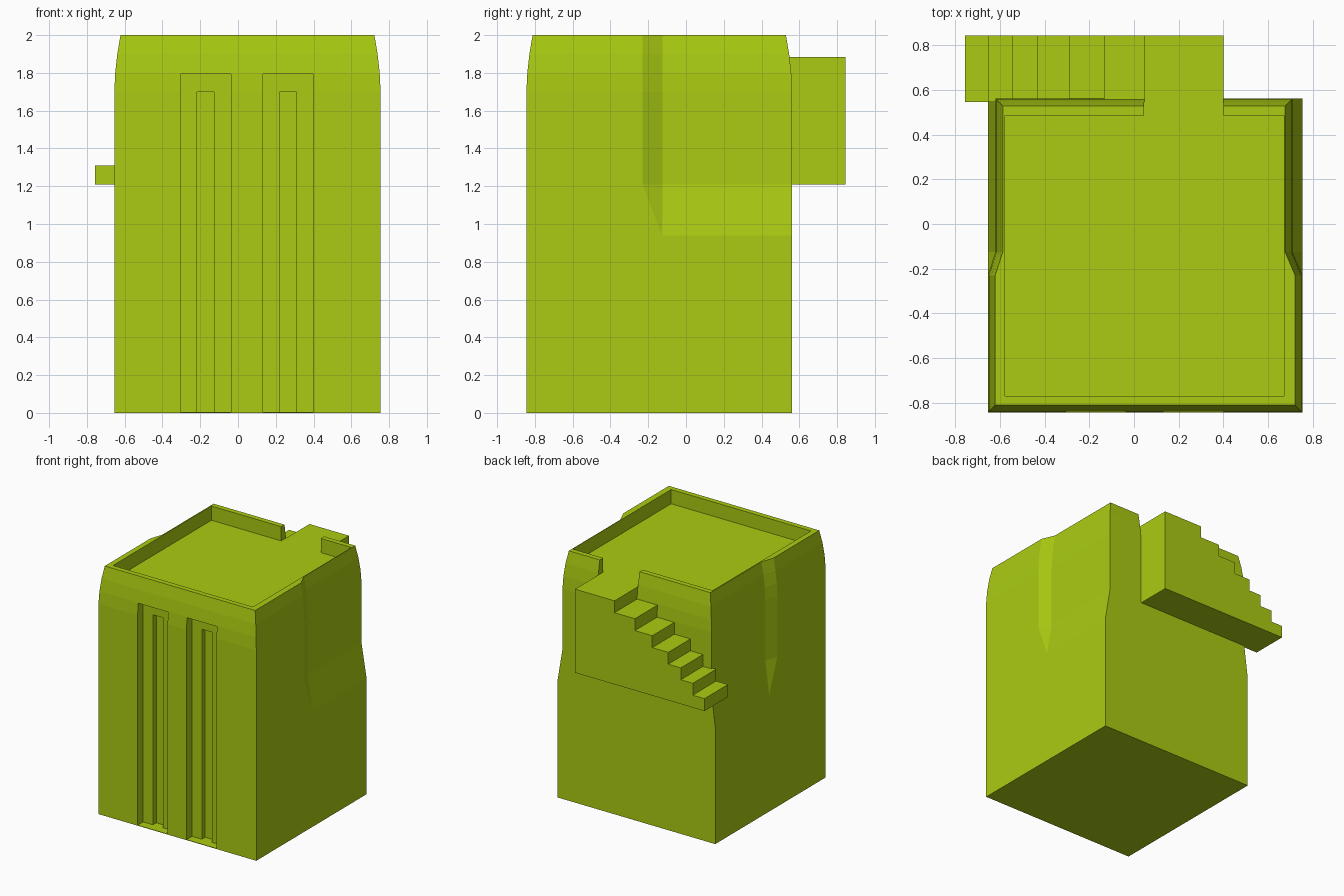
import bpy, bmesh

if "Cube" in bpy.data.objects:
    bpy.data.objects.remove(bpy.data.objects["Cube"])

mat = bpy.data.materials.new("lime")
mat.diffuse_color = (0.40, 0.60, 0.006, 1)
mat.use_nodes = True
mat.node_tree.nodes["Principled BSDF"].inputs["Base Color"].default_value = mat.diffuse_color


def finish(name, bm):
    bmesh.ops.recalc_face_normals(bm, faces=bm.faces)
    me = bpy.data.meshes.new(name)
    bm.to_mesh(me)
    bm.free()
    me.materials.append(mat)
    ob = bpy.data.objects.new(name, me)
    bpy.context.collection.objects.link(ob)
    return ob


def box(name, x0, x1, y0, y1, z0, z1):
    bm = bmesh.new()
    bmesh.ops.create_cube(bm, size=1)
    for v in bm.verts:
        v.co.x = x0 if v.co.x < 0 else x1
        v.co.y = y0 if v.co.y < 0 else y1
        v.co.z = z0 if v.co.z < 0 else z1
    return finish(name, bm)


def cut(target, *dims):
    cutter = box("cutter", *dims)
    cutter.hide_render = True
    mod = target.modifiers.new("cut", 'BOOLEAN')
    mod.operation = 'DIFFERENCE'
    mod.solver = 'EXACT'
    mod.object = cutter
    bpy.context.view_layer.objects.active = target
    bpy.ops.object.modifier_apply(modifier=mod.name)
    bpy.data.objects.remove(cutter)


XL, XR, YF, YB = -0.655, 0.755, -0.845, 0.562

# Tower body: stacked outlines (height, top inset, side recess, recess start y)
levels = [(0, 0, 0, -0.126), (0.94, 0, 0, -0.126), (1.21, 0, 1, -0.23),
          (1.7, 0, 1, -0.23), (1.8, 0.005, 1, -0.23),
          (1.9, 0.016, 1, -0.23), (2.0, 0.033, 1, -0.23)]
bm = bmesh.new()
rings = []
for z, i, r, ys in levels:
    xr, xl = XR - i, XL + i
    rr, rl = xr - 0.045 * r, xl + 0.034 * r
    pts = [(xl, YF + i), (xr, YF + i), (xr, ys), (rr, -0.125), (rr, YB - i),
           (rl, YB - i), (rl, -0.125), (xl, ys)]
    rings.append([bm.verts.new((x, y, z)) for x, y in pts])
for a, b in zip(rings, rings[1:]):
    for k in range(8):
        n = (k + 1) % 8
        bm.faces.new((a[k], a[n], b[n], b[k]))
bm.faces.new(rings[0][::-1])
bm.faces.new(rings[-1])
bmesh.ops.triangulate(bm, faces=bm.faces[:])
body = finish("tower_body", bm)

# Roof well with parapet, and the opening to the stairs
cut(body, -0.578, 0.672, -0.77, 0.487, 1.885, 2.2)
cut(body, 0.045, 0.40, 0.40, 0.80, 1.885, 2.2)

# Stepped vertical grooves in the front
for x in (-0.305, 0.132):
    cut(body, x, x + 0.268, -1, YF + 0.07, 0.004, 1.795)
    cut(body, x + 0.088, x + 0.178, -1, YF + 0.112, 0.004, 1.70)

# Staircase on the back: stepped profile extruded along y
edges = [-0.757, -0.652, -0.545, -0.433, -0.29, -0.135, 0.047, 0.40]
prof = [(0.40, 1.21), (-0.757, 1.21)]
for k in range(7):
    z = 1.31 + k * 0.575 / 6
    prof += [(edges[k], z), (edges[k + 1], z)]
bm = bmesh.new()
face = bm.faces.new([bm.verts.new((x, 0.546, z)) for x, z in prof])
ext = bmesh.ops.extrude_face_region(bm, geom=[face])
for v in ext["geom"]:
    if isinstance(v, bmesh.types.BMVert):
        v.co.y = 0.845
if not face.is_valid or all(len(e.link_faces) == 2 for e in bm.edges):
    pass
else:
    bmesh.ops.holes_fill(bm, edges=bm.edges[:], sides=0)
finish("back_stairs", bm)
